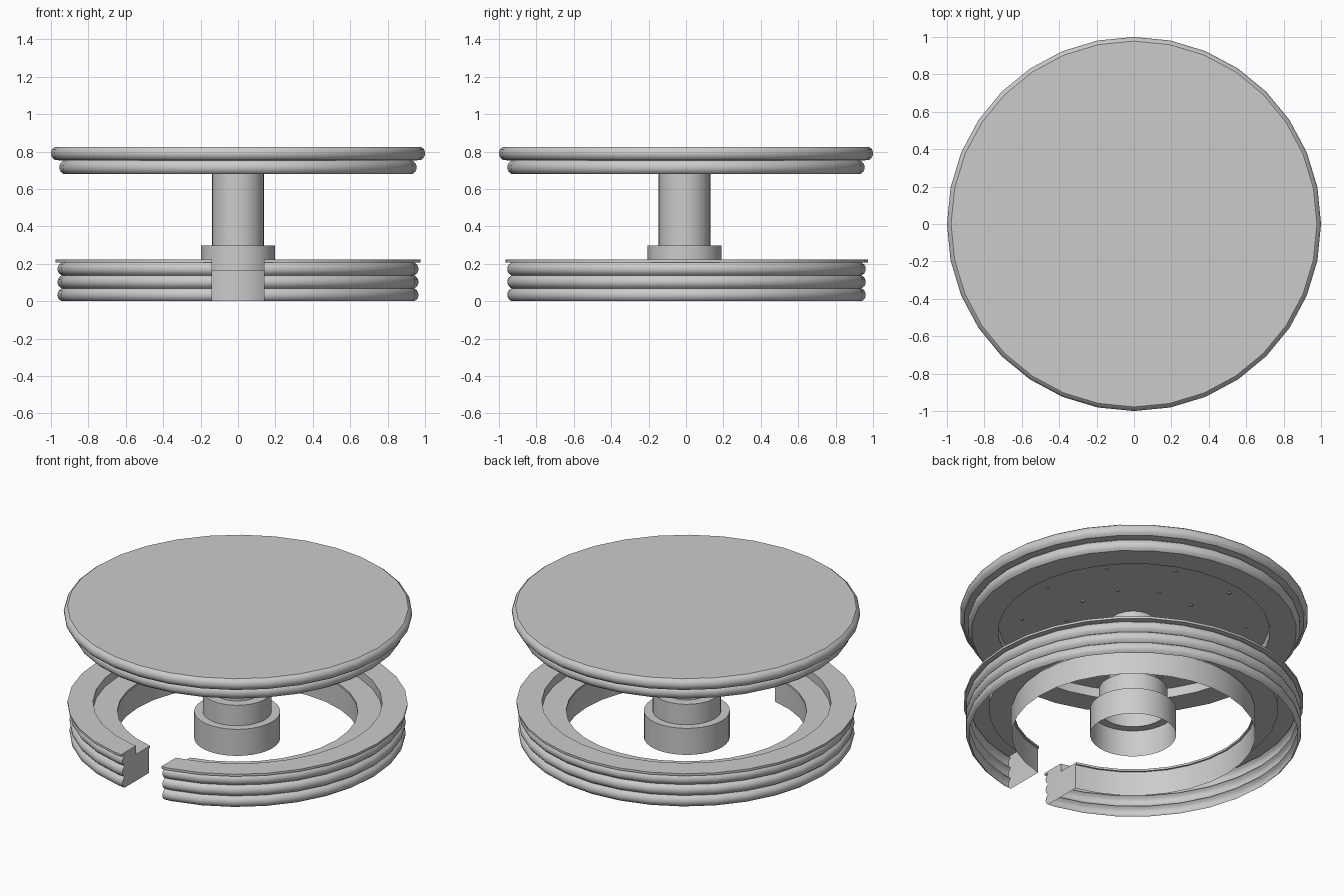
import bpy, bmesh, math
from mathutils import Matrix, Vector

cube = bpy.data.objects.get("Cube")
if cube:
    bpy.data.objects.remove(cube)

SEGMENTS = 32
GAP = 0.14

grey = bpy.data.materials.new("plain grey")
grey.use_nodes = True
color = (0.6, 0.6, 0.6, 1)
grey.diffuse_color = color
grey.node_tree.nodes["Principled BSDF"].inputs["Base Color"].default_value = color


def lathe(profile):
    """Spin a radius/height profile around the z axis."""
    bm = bmesh.new()
    verts = [bm.verts.new((r, 0, z)) for r, z in profile]
    edges = [bm.edges.new(pair) for pair in zip(verts, verts[1:])]
    bmesh.ops.spin(bm, geom=verts + edges, cent=(0, 0, 0), axis=(0, 0, 1),
                   angle=math.tau, steps=SEGMENTS, use_merge=True)
    bmesh.ops.remove_doubles(bm, verts=bm.verts, dist=0.0005)
    bmesh.ops.recalc_face_normals(bm, faces=bm.faces)
    return bm


def finish(name, bm, y=0.0):
    mesh = bpy.data.meshes.new(name)
    bm.to_mesh(mesh)
    bm.free()
    mesh.materials.append(grey)
    obj = bpy.data.objects.new(name, mesh)
    obj.location.y = y
    bpy.context.collection.objects.link(obj)
    bpy.ops.object.select_all(action='DESELECT')
    obj.select_set(True)
    bpy.context.view_layer.objects.active = obj
    bpy.ops.object.shade_smooth_by_angle(angle=math.radians(35))
    return obj


def bulge(radius, low, high, depth=0.022, steps=6):
    """Rounded rim points, from low to high."""
    return [(radius - depth * (1 - math.sin(math.pi * i / steps) ** 0.6),
             low + (high - low) * i / steps) for i in range(steps + 1)]


# Table top: two rounded discs with a recess underneath
top = [(0, 0.74), (0.78, 0.74), (0.78, 0.68)]
top += bulge(0.955, 0.68, 0.752) + bulge(1.0, 0.755, 0.826) + [(0, 0.826)]
finish("table_top", lathe(top))

# Stepped hollow pedestal, open at the bottom
finish("pedestal", lathe([(0.247, 0), (0.247, 0.168), (0.197, 0.168),
                          (0.197, 0.297), (0.138, 0.297), (0.138, 0.74)]), -0.008)

# Ring bench: hollow shell with a lower inner step and a bulging outer wall
ring = [(0.70, 0), (0.70, 0.155), (0.69, 0.155), (0.69, 0.168), (0.83, 0.168),
        (0.83, 0.222), (0.976, 0.222), (0.976, 0.208)]
for k in (2, 1, 0):
    ring += reversed(bulge(0.965, 0.069 * k, 0.069 * (k + 1)))
bm = lathe(ring)

# Entrance gap at the front, with both cut ends capped
for side in (-1, 1):
    front = [f for f in bm.faces if f.calc_center_median().y < -0.3]
    geom = front + list({e for f in front for e in f.edges}) + list({v for f in front for v in f.verts})
    bmesh.ops.bisect_plane(bm, geom=geom, plane_co=(side * GAP, 0, 0), plane_no=(1, 0, 0))
gone = [f for f in bm.faces
        if f.calc_center_median().y < 0 and abs(f.calc_center_median().x) < GAP - 0.0001]
bmesh.ops.delete(bm, geom=gone, context='FACES')
for side in (-1, 1):
    on_cut = lambda v: abs(v.co.x - side * GAP) < 0.0001 and v.co.y < 0
    edges = [e for e in bm.edges if e.is_boundary and all(on_cut(v) for v in e.verts)]
    verts = {v for e in edges for v in e.verts}
    feet = [v for v in verts if v.co.z < 0.0005]
    edges.append(bm.edges.new(feet))
    bmesh.ops.edgeloop_fill(bm, edges=edges)
bmesh.ops.recalc_face_normals(bm, faces=bm.faces)
finish("ring_bench", bm, -0.004)

# Two rings of small bolts under the table top
bm = bmesh.new()
for radius in (0.385, 0.645):
    for i in range(10):
        spot = Matrix.Rotation(math.tau * i / 10, 4, 'Z') @ Vector((radius, 0, 0.737))
        bmesh.ops.create_cone(bm, cap_ends=True, segments=8, radius1=0.011, radius2=0.011,
                              depth=0.008, matrix=Matrix.Translation(spot))
finish("underside_bolts", bm)
